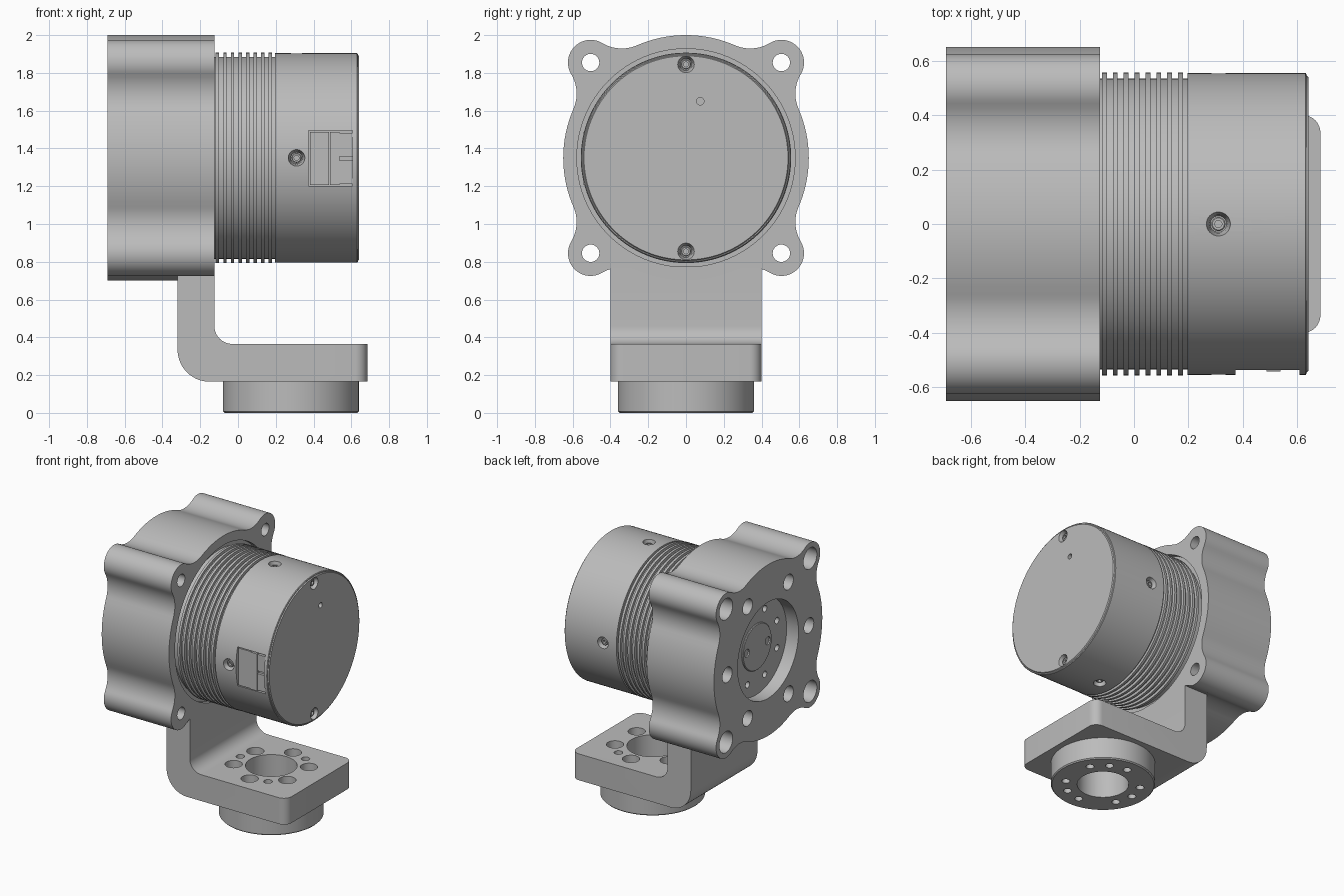
import bpy, bmesh
from math import cos, sin, tan, atan2, acos, pi, radians, sqrt
from mathutils import Vector

if "Cube" in bpy.data.objects:
    bpy.data.objects.remove(bpy.data.objects["Cube"])

grey = bpy.data.materials.new("machined grey")
grey.use_nodes = True
grey.diffuse_color = (0.5, 0.5, 0.5, 1)
grey.node_tree.nodes["Principled BSDF"].inputs["Base Color"].default_value = (0.5, 0.5, 0.5, 1)

AXIS_Z = 1.35      # height of the motor axis
FOOT_X = 0.28      # centre of the mounting foot
X, Y, Z = Vector((1, 0, 0)), Vector((0, 1, 0)), Vector((0, 0, 1))


def finish(bm, name):
    bmesh.ops.recalc_face_normals(bm, faces=bm.faces)
    mesh = bpy.data.meshes.new(name)
    bm.to_mesh(mesh)
    bm.free()
    mesh.materials.append(grey)
    ob = bpy.data.objects.new(name, mesh)
    bpy.context.collection.objects.link(ob)
    return ob


def lathe(bm, profile, origin, axis, segs=96):
    """Revolve (distance along axis, radius) pairs into a closed solid."""
    q = axis.to_track_quat('Z', 'Y')
    rings = []
    for d, r in profile:
        rings.append([bm.verts.new(Vector(origin) + q @ Vector(
            (r * cos(2 * pi * i / segs), r * sin(2 * pi * i / segs), d))) for i in range(segs)])
    for a, b in zip(rings, rings[1:]):
        for i in range(segs):
            j = (i + 1) % segs
            bm.faces.new((a[i], a[j], b[j], b[i]))
    bm.faces.new(rings[0][::-1])
    bm.faces.new(rings[-1])


def prism(bm, points, direction):
    """Extrude a closed outline of 3D points."""
    face = bm.faces.new([bm.verts.new(p) for p in points])
    out = bmesh.ops.extrude_face_region(bm, geom=[face])["geom"]
    bmesh.ops.translate(bm, vec=direction, verts=[v for v in out if isinstance(v, bmesh.types.BMVert)])


def box(bm, lo, hi):
    prism(bm, [(lo[0], lo[1], lo[2]), (hi[0], lo[1], lo[2]), (hi[0], hi[1], lo[2]), (lo[0], hi[1], lo[2])],
          (0, 0, hi[2] - lo[2]))


def cut(ob, bm):
    cutter = finish(bm, "cutter")
    cutter.hide_render = True
    mod = ob.modifiers.new("cut", 'BOOLEAN')
    mod.operation, mod.solver, mod.object = 'DIFFERENCE', 'EXACT', cutter
    bpy.context.view_layer.objects.active = ob
    bpy.ops.object.modifier_apply(modifier=mod.name)
    bpy.data.objects.remove(cutter)


def arc(cx, cy, r, a0, a1, n):
    return [(cx + r * cos(a0 + (a1 - a0) * i / n), cy + r * sin(a0 + (a1 - a0) * i / n)) for i in range(n + 1)]


def ring(count, radius, start=0):
    return [(radius * cos(radians(start) + 2 * pi * k / count),
             radius * sin(radians(start) + 2 * pi * k / count)) for k in range(count)]


# Flange outline: round centre, four ears, concave fillets between them
R, EAR, FIL, REACH = 0.65, 0.12, 0.2, 0.714
dist = R + FIL
delta = acos((dist ** 2 + REACH ** 2 - (EAR + FIL) ** 2) / (2 * dist * REACH))
fx, fy = dist * cos(delta), dist * sin(delta)
tang = atan2(fy, REACH - fx)
quarter = (arc(fx, -fy, FIL, pi - delta, tang, 10)[1:]
           + arc(REACH, 0, EAR, tang - pi, pi - tang, 20)[1:]
           + arc(fx, fy, FIL, -tang, delta - pi, 10)[1:]
           + arc(0, 0, R, delta, pi / 2 - delta, 16)[1:])
outline = []
for k in range(4):
    a = pi / 4 + k * pi / 2
    outline += [(u * cos(a) - v * sin(a), u * sin(a) + v * cos(a)) for u, v in quarter]
ears = ring(4, REACH, 45)


def flange(name, x0, x1):
    bm = bmesh.new()
    prism(bm, [(x0, u, AXIS_Z + v) for u, v in outline], (x1 - x0, 0, 0))
    return finish(bm, name)


# Gear housing with recess and bolt holes on its outer face
housing = flange("gear_housing", -0.69, -0.32)
bm = bmesh.new()
lathe(bm, [(-0.72, 0.365), (-0.59, 0.365)], (0, 0, AXIS_Z), X)
for u, v in ears:
    lathe(bm, [(-0.72, 0.08), (-0.3, 0.08)], (0, u, AXIS_Z + v), X, 32)
for u, v in ring(6, 0.49):
    lathe(bm, [(-0.72, 0.058), (-0.42, 0.058)], (0, u, AXIS_Z + v), X, 32)
cut(housing, bm)
bm = bmesh.new()
for u, v in ring(8, 0.27, 22.5):
    lathe(bm, [(-0.62, 0.024), (-0.53, 0.024)], (0, u, AXIS_Z + v), X, 24)
cut(housing, bm)

# Output hub inside the recess
bm = bmesh.new()
lathe(bm, [(-0.6, 0.17), (-0.595, 0.175), (-0.55, 0.175)], (0, 0, AXIS_Z), X, 64)
hub = finish(bm, "output_hub")
bm = bmesh.new()
for u, v in ring(2, 0.125):
    lathe(bm, [(-0.62, 0.03), (-0.57, 0.03)], (0, u, AXIS_Z + v), X, 24)
cut(hub, bm)

# Bracket flange plate
plate = flange("bracket_flange", -0.32, -0.125)
bm = bmesh.new()
lathe(bm, [(-0.16, 0.578), (-0.1, 0.578)], (0, 0, AXIS_Z), X)
for u, v in ears:
    lathe(bm, [(-0.35, 0.046), (-0.1, 0.046)], (0, u, AXIS_Z + v), X, 32)
cut(plate, bm)

# L-shaped bracket arm
bm = bmesh.new()
side = [(-0.32, 0.775)] + arc(-0.15, 0.335, 0.17, pi, 1.5 * pi, 14) + [(0.685, 0.165), (0.685, 0.365)]
side += arc(-0.03, 0.46, 0.095, 1.5 * pi, pi, 10) + [(-0.125, 0.775)]
prism(bm, [(x, -0.4, z) for x, z in side], (0, 0.8, 0))
corners = [e for e in bm.edges if all(v.co.x > 0.68 for v in e.verts)
           and abs(e.verts[0].co.z - e.verts[1].co.z) > 0.1]
bmesh.ops.bevel(bm, geom=corners, offset=0.065, segments=8, profile=0.5, affect='EDGES')
arm = finish(bm, "bracket_arm")
bm = bmesh.new()
lathe(bm, [(0.1, 0.178), (0.4, 0.178)], (FOOT_X, 0, 0), Z, 64)
for count, start, rad in ((6, 30, 0.06), (3, 60, 0.03)):
    for u, v in ring(count, 0.26, start):
        lathe(bm, [(0.1, rad), (0.4, rad)], (FOOT_X + u, v, 0), Z, 32)
cut(arm, bm)

# Mounting foot
bm = bmesh.new()
lathe(bm, [(0, 0.352), (0.008, 0.36), (0.165, 0.36)], (FOOT_X, 0, 0), Z)
foot = finish(bm, "mounting_foot")
bm = bmesh.new()
lathe(bm, [(-0.1, 0.178), (0.3, 0.178)], (FOOT_X, 0, 0), Z, 64)
for count, start in ((6, 30), (3, 60)):
    for u, v in ring(count, 0.26, start):
        lathe(bm, [(-0.1, 0.028), (0.3, 0.028)], (FOOT_X + u, v, 0), Z, 24)
cut(foot, bm)

# Motor body with cooling fins
profile = [(-0.2, 0.535)]
for k in range(8):
    x = -0.118 + 0.04 * k
    profile += [(x, 0.535), (x, 0.557), (x + 0.018, 0.557), (x + 0.018, 0.535)]
profile += [(0.197, 0.535), (0.197, 0.555), (0.63, 0.555), (0.634, 0.55), (0.634, 0.545), (0.641, 0.54)]
bm = bmesh.new()
lathe(bm, profile, (0, 0, AXIS_Z), X, 128)
body = finish(bm, "motor_body")

# Screw seats around the side and on the end cap
seats = [(Vector((0.31, 0, AXIS_Z)) + d * 0.553, d) for d in (Y, -Y, Z, -Z)]
seats += [(Vector((0.641, 0, AXIS_Z + s * 0.495)), X) for s in (1, -1)]
bm = bmesh.new()
for p, d in seats:
    lathe(bm, [(-0.06, 0.03), (-0.03, 0.034), (0, 0.044), (0.03, 0.044)], p, d, 32)
lathe(bm, [(-0.03, 0.02), (0.03, 0.02)], (0.641, 0.075, 1.65), X, 24)
# Flat pocket for the connector
box(bm, (0.372, -0.6, 1.2), (0.607, -0.515, 1.495))
cut(body, bm)

bm = bmesh.new()
for p, d in seats:
    lathe(bm, [(-0.065, 0.026), (-0.02, 0.026), (-0.016, 0.022), (-0.016, 0.013), (-0.035, 0.013)], p, d, 24)
finish(bm, "screws")

# Connector: rear shell, latch bar and two plug halves
bm = bmesh.new()
box(bm, (0.38, -0.535, 1.207), (0.482, -0.49, 1.488))
box(bm, (0.486, -0.542, 1.207), (0.538, -0.49, 1.488))
for lo in (1.212, 1.358):
    box(bm, (0.538, -0.536, lo), (0.61, -0.49, lo + 0.125))
finish(bm, "connector")

# Shading
for ob in bpy.context.scene.objects:
    ob.select_set(ob.type == 'MESH')
bpy.context.view_layer.objects.active = body
bpy.ops.object.shade_smooth_by_angle(angle=radians(30))
